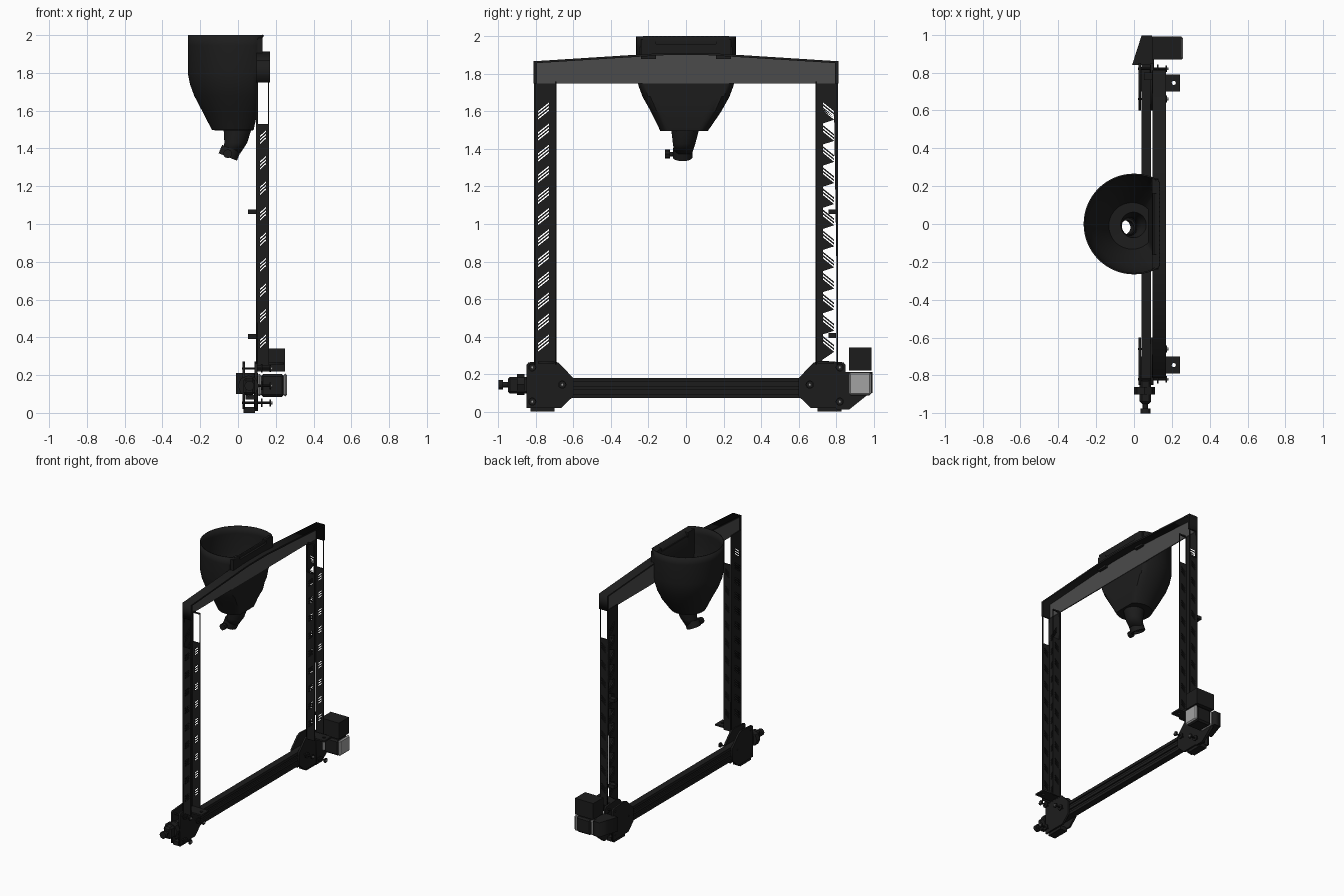
import bpy, bmesh, math
from mathutils import Matrix, Vector

if "Cube" in bpy.data.objects:
    bpy.data.objects.remove(bpy.data.objects["Cube"])


def mat(name, v):
    m = bpy.data.materials.new(name)
    m.diffuse_color = (v, v, v, 1)
    m.use_nodes = True
    m.node_tree.nodes["Principled BSDF"].inputs["Base Color"].default_value = m.diffuse_color
    return m


BLACK, GREY, SILVER = mat("black", 0.012), mat("grey", 0.07), mat("silver", 0.36)
PLANES = {"yz": Matrix(((0, 0, 1, 0), (1, 0, 0, 0), (0, 1, 0, 0), (0, 0, 0, 1))),
          "xz": Matrix(((1, 0, 0, 0), (0, 0, -1, 0), (0, 1, 0, 0), (0, 0, 0, 1))),
          "xy": Matrix.Identity(4)}


def add(name, me, m=BLACK):
    ob = bpy.data.objects.new(name, me)
    bpy.context.collection.objects.link(ob)
    me.materials.clear()
    me.materials.append(m)
    return ob


def panel(name, loops, plane, lo, hi, m=BLACK):
    """Flat outline with holes, extruded from lo to hi along the plane normal."""
    cu = bpy.data.curves.new(name, "CURVE")
    cu.dimensions, cu.fill_mode, cu.extrude = "2D", "BOTH", (hi - lo) / 2
    for loop in loops:
        sp = cu.splines.new("POLY")
        sp.points.add(len(loop) - 1)
        for p, (u, v) in zip(sp.points, loop):
            p.co = (u, v, 0, 1)
        sp.use_cyclic_u = True
    tmp = bpy.data.objects.new("tmp", cu)
    bpy.context.collection.objects.link(tmp)
    bpy.context.view_layer.update()
    me = bpy.data.meshes.new_from_object(tmp.evaluated_get(bpy.context.evaluated_depsgraph_get()))
    bpy.data.objects.remove(tmp)
    off = {"yz": (1, 0, 0), "xz": (0, 1, 0), "xy": (0, 0, 1)}[plane]
    me.transform(Matrix.Translation(Vector(off) * (lo + hi) / 2) @ PLANES[plane])
    return add(name, me, m)


def rect(u0, u1, v0, v1):
    return [(u0, v0), (u1, v0), (u1, v1), (u0, v1)]


def box(name, x0, x1, y0, y1, z0, z1, m=BLACK, bevel=0):
    bm = bmesh.new()
    bmesh.ops.create_cube(bm, size=1)
    for v in bm.verts:
        v.co = ((x0 + x1) / 2 + v.co.x * (x1 - x0), (y0 + y1) / 2 + v.co.y * (y1 - y0),
                (z0 + z1) / 2 + v.co.z * (z1 - z0))
    if bevel:
        bmesh.ops.bevel(bm, geom=bm.edges[:], offset=bevel, segments=1, affect="EDGES")
    me = bpy.data.meshes.new(name)
    bm.to_mesh(me)
    return add(name, me, m)


def rod(name, a, b, r, m=BLACK, n=20, r2=None):
    a, b = Vector(a), Vector(b)
    bm = bmesh.new()
    bmesh.ops.create_cone(bm, cap_ends=True, segments=n, radius1=r, radius2=r2 or r, depth=(b - a).length)
    bm.transform(Matrix.Translation((a + b) / 2) @ (b - a).to_track_quat("Z", "Y").to_matrix().to_4x4())
    me = bpy.data.meshes.new(name)
    bm.to_mesh(me)
    return add(name, me, m)


def slits(u0, u1, z0, step, count, rise, gap, t, flip=False):
    """Groups of three slanted vent slits."""
    out = []
    for i in range(count):
        for k in (-1, 0, 1):
            z = z0 + i * step + k * gap
            a, b = (rise / 2, -rise / 2) if flip else (-rise / 2, rise / 2)
            out.append([(u0, z + a - t / 2), (u1, z + b - t / 2), (u1, z + b + t / 2), (u0, z + a + t / 2)])
    return out


def smooth(ob):
    bpy.ops.object.select_all(action="DESELECT")
    bpy.context.view_layer.objects.active = ob
    ob.select_set(True)
    bpy.ops.object.shade_smooth_by_angle(angle=math.radians(35))


# posts: channels open to +x, vented web and flanges, window near the top
for s, side in ((-1, "left"), (1, "right")):
    y0, y1 = sorted((s * 0.69, s * 0.81))
    v0, v1 = sorted((s * 0.73, s * 0.79))
    panel(side + "_post_web", [rect(y0, y1, 0.25, 1.76)] +
          slits(v0, v1, 0.365, 0.1125, 12, 0.048, 0.018, 0.009, s > 0), "yz", 0.095, 0.103)
    for nm, fy in (("outer", 0.806), ("inner", 0.694)):
        panel(f"{side}_post_{nm}_flange", [rect(0.1, 0.165, 0.25, 1.76), rect(0.106, 0.16, 1.53, 1.75)] +
              slits(0.117, 0.149, 0.38, 0.135, 9, 0.03, 0.018, 0.008), "xz", s * fy - 0.004, s * fy + 0.004)

# top beam: arched channel with grey web
panel("top_beam_web", [[(-0.8, 1.75), (0.8, 1.75), (0.8, 1.86), (0.12, 1.9), (-0.12, 1.9), (-0.8, 1.86)]],
      "yz", 0.1, 0.108, GREY)
panel("top_beam_rim", [[(-0.812, 1.75), (-0.795, 1.75), (-0.795, 1.858), (-0.12, 1.9), (0.12, 1.9),
                        (0.795, 1.858), (0.795, 1.75), (0.812, 1.75), (0.812, 1.868), (0.12, 1.912),
                        (-0.12, 1.912), (-0.812, 1.868)]], "yz", 0.097, 0.17)

# lower beam: grooved extrusion
box("lower_beam_core", 0.05, 0.08, -0.84, 0.84, 0.075, 0.175)
for i, z in enumerate((0.083, 0.126, 0.169)):
    box(f"lower_beam_rail_{i}", 0.04, 0.09, -0.84, 0.84, z - 0.011, z + 0.011)

# corner plates, bolts and tabs
for s, side in ((-1, "left"), (1, "right")):
    shape = [(s * y, z) for y, z in ((0.85, 0.02), (0.85, 0.25), (0.84, 0.262), (0.71, 0.272), (0.68, 0.26),
                                    (0.6, 0.178), (0.6, 0.082), (0.665, 0.02))]
    panel(side + "_back_plate", [shape], "yz", 0.088, 0.102)
    panel(side + "_front_plate", [shape], "yz", 0.024, 0.038)
    for i, (y, z) in enumerate(((0.82, 0.235), (0.66, 0.143), (0.82, 0.053))):
        rod(f"{side}_bolt_{i}", (0.02, s * y, z), (0.18, s * y, z), 0.006)
        rod(f"{side}_bolt_washer_{i}", (0.122, s * y, z), (0.13, s * y, z), 0.022)
        rod(f"{side}_bolt_head_{i}", (0.166, s * y, z), (0.174, s * y, z), 0.018)
        rod(f"{side}_bolt_tip_{i}", (0.174, s * y, z), (0.182, s * y, z), 0.008, SILVER, 6)
    hole = [(0.21 + 0.011 * math.cos(a), s * 0.745 + 0.011 * math.sin(a))
            for a in [i * math.pi / 6 for i in range(12)]]
    t0, t1 = sorted((s * 0.7, s * 0.79))
    panel(side + "_tab", [rect(0.1, 0.243, t0, t1), hole], "xy", 0.256, 0.268)
    box(side + "_foot", 0.03, 0.09, min(s * 0.7, s * 0.83), max(s * 0.7, s * 0.83), 0, 0.03)

# belt tensioner on the left end
box("tensioner_body", 0.03, 0.09, -0.95, -0.82, 0.095, 0.185, bevel=0.012)
rod("tensioner_collar", (0.055, -0.9, 0.143), (0.055, -0.86, 0.143), 0.056, n=8)
rod("tensioner_neck", (0.06, -0.985, 0.143), (0.06, -0.94, 0.143), 0.014)
rod("tensioner_knob", (0.06, -1.0, 0.143), (0.06, -0.975, 0.143), 0.026, n=12)

# motor group on the right end
panel("motor_bracket", [[(-0.01, 0.84), (0.095, 0.84), (0.095, 0.995), (0.04, 0.995)]], "xy", 0.1, 0.21)
panel("motor_bracket_plate", [[(0.8, 0.01), (0.87, 0.01), (0.97, 0.09), (0.97, 0.21), (0.8, 0.21)]],
      "yz", 0.085, 0.105)
box("motor_body", 0.12, 0.245, 0.868, 0.988, 0.085, 0.205, bevel=0.012)
box("motor_front_cap", 0.1, 0.125, 0.868, 0.988, 0.09, 0.205, SILVER, 0.01)
box("motor_end_cap", 0.24, 0.26, 0.868, 0.988, 0.088, 0.208, SILVER, 0.009)
box("motor_cover", 0.095, 0.25, 0.868, 0.99, 0.218, 0.342)

# cable clips on the right post
for i, z in enumerate((0.405, 1.065)):
    box(f"cable_clip_{i}", 0.052, 0.097, 0.76, 0.8, z - 0.013, z + 0.013)

# hopper: flat-backed bowl running into the spout (z, radius, centre x, centre y, back limit)
rings = [(2.0, 0.262, 0, 0, 0.135), (1.945, 0.262, 0, 0, 0.1), (1.8, 0.262, 0, 0, 0.1),
         (1.74, 0.25, 0, 0, 0.1), (1.68, 0.228, 0, 0, 0.1), (1.6, 0.183, -0.003, 0, 0.1),
         (1.5, 0.125, -0.01, -0.01, 0.08), (1.498, 0.07, -0.003, -0.005, 0.1),
         (1.43, 0.056, -0.012, -0.01, 0.1), (1.375, 0.043, -0.035, -0.015, 0.1)]
N = 64
bm = bmesh.new()
prev = None
for z, r, cx, cy, lim in rings:
    ring = []
    for i in range(N):
        a = 2 * math.pi * i / N
        x = min(cx + r * math.cos(a), lim)
        ring.append(bm.verts.new((x, cy + r * math.sin(a), z)))
    if prev:
        for i in range(N):
            j = (i + 1) % N
            bm.faces.new((prev[i], ring[i], ring[j], prev[j]))
    prev = ring
bmesh.ops.recalc_face_normals(bm, faces=bm.faces)
me = bpy.data.meshes.new("hopper")
bm.to_mesh(me)
hopper = add("hopper", me)
sol = hopper.modifiers.new("wall", "SOLIDIFY")
sol.thickness, sol.offset = 0.008, 0
smooth(hopper)

# tilted open collar on the spout, with clamp knob
circ = lambda r: [(r * math.cos(2 * math.pi * i / 32), r * math.sin(2 * math.pi * i / 32)) for i in range(32)]
collar = panel("spout_collar", [circ(0.052), circ(0.038)], "xy", -0.024, 0.024)
collar.location = (-0.045, -0.018, 1.377)
collar.rotation_euler = (0, math.radians(22), 0)
smooth(collar)
rod("spout_clamp_stem", (-0.055, -0.1, 1.372), (-0.055, -0.06, 1.372), 0.013)
rod("spout_clamp_knob", (-0.055, -0.112, 1.372), (-0.055, -0.085, 1.372), 0.024, n=8)

# hanger that hooks the hopper on the beam
box("hopper_hanger", 0.098, 0.13, -0.2, 0.17, 1.9, 1.96)
for s in (-1, 1):
    box("hopper_hook_" + ("right" if s > 0 else "left"), 0.095, 0.13, s * 0.2 - 0.04, s * 0.2 + 0.04, 1.88, 1.985)
